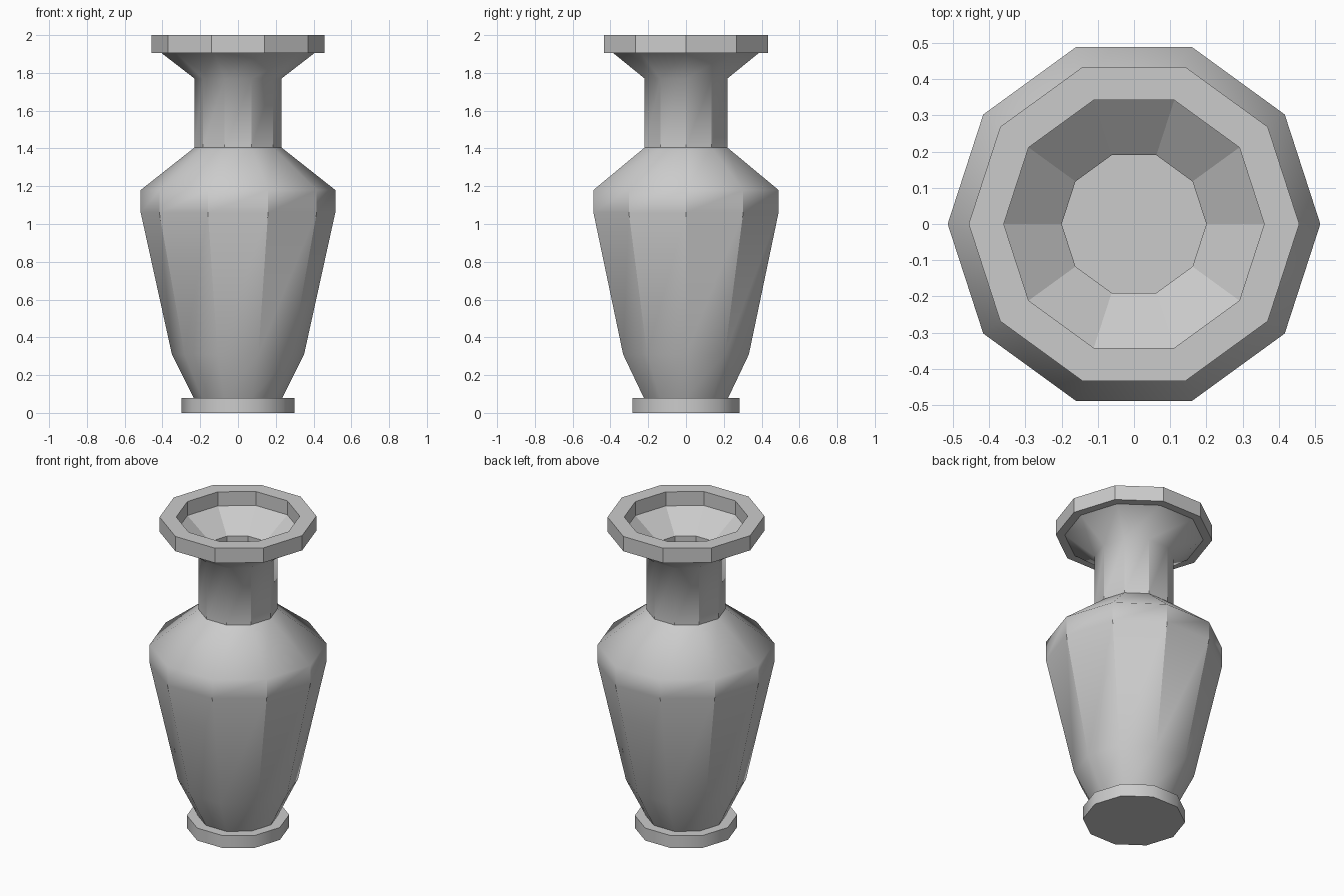
import bpy, bmesh
from math import cos, sin, tau

if "Cube" in bpy.data.objects:
    bpy.data.objects.remove(bpy.data.objects["Cube"])

SIDES = 10


def lathe(name, profile):
    """Profile rows: radius, height, ring edge sharp, facets above sharp."""
    bm = bmesh.new()
    rings = [[bm.verts.new((r * cos(tau * i / SIDES), r * sin(tau * i / SIDES), z))
              for i in range(SIDES)] for r, z, _, _ in profile]
    for a, b in zip(rings, rings[1:]):
        for i in range(SIDES):
            j = (i + 1) % SIDES
            bm.faces.new((a[i], a[j], b[j], b[i])).smooth = True
    # Close the underside and the inside floor
    bm.faces.new(rings[0][::-1])
    bm.faces.new(rings[-1])
    # Crisp rings and facet edges; the rest stays smooth
    for k, (_, _, ring_sharp, side_sharp) in enumerate(profile):
        for i in range(SIDES):
            if ring_sharp:
                bm.edges.get((rings[k][i], rings[k][(i + 1) % SIDES])).smooth = False
            if side_sharp and k + 1 < len(profile):
                bm.edges.get((rings[k][i], rings[k + 1][i])).smooth = False
    bmesh.ops.recalc_face_normals(bm, faces=bm.faces)
    mesh = bpy.data.meshes.new(name)
    bm.to_mesh(mesh)
    bm.free()
    obj = bpy.data.objects.new(name, mesh)
    bpy.context.collection.objects.link(obj)
    return obj


outside = [
    # Foot
    (0.298, 0.00, True, False), (0.298, 0.08, True, False),
    # Body and shoulder
    (0.235, 0.08, True, False), (0.35, 0.31, False, True),
    (0.515, 1.06, False, True), (0.515, 1.18, False, False),
    # Neck and flare
    (0.23, 1.405, True, True), (0.23, 1.77, False, False),
    # Rim
    (0.405, 1.905, True, False), (0.457, 1.905, True, True),
    (0.457, 2.00, True, False),
]
inside = [
    # Mouth and throat
    (0.36, 2.00, True, True), (0.36, 1.91, True, True),
    (0.20, 1.785, True, True), (0.20, 1.39, True, False),
    # Hollow belly down to the floor
    (0.483, 1.165, False, False), (0.483, 1.06, False, True),
    (0.32, 0.32, False, False), (0.215, 0.11, True, False),
]
lathe("vase", outside + inside)
